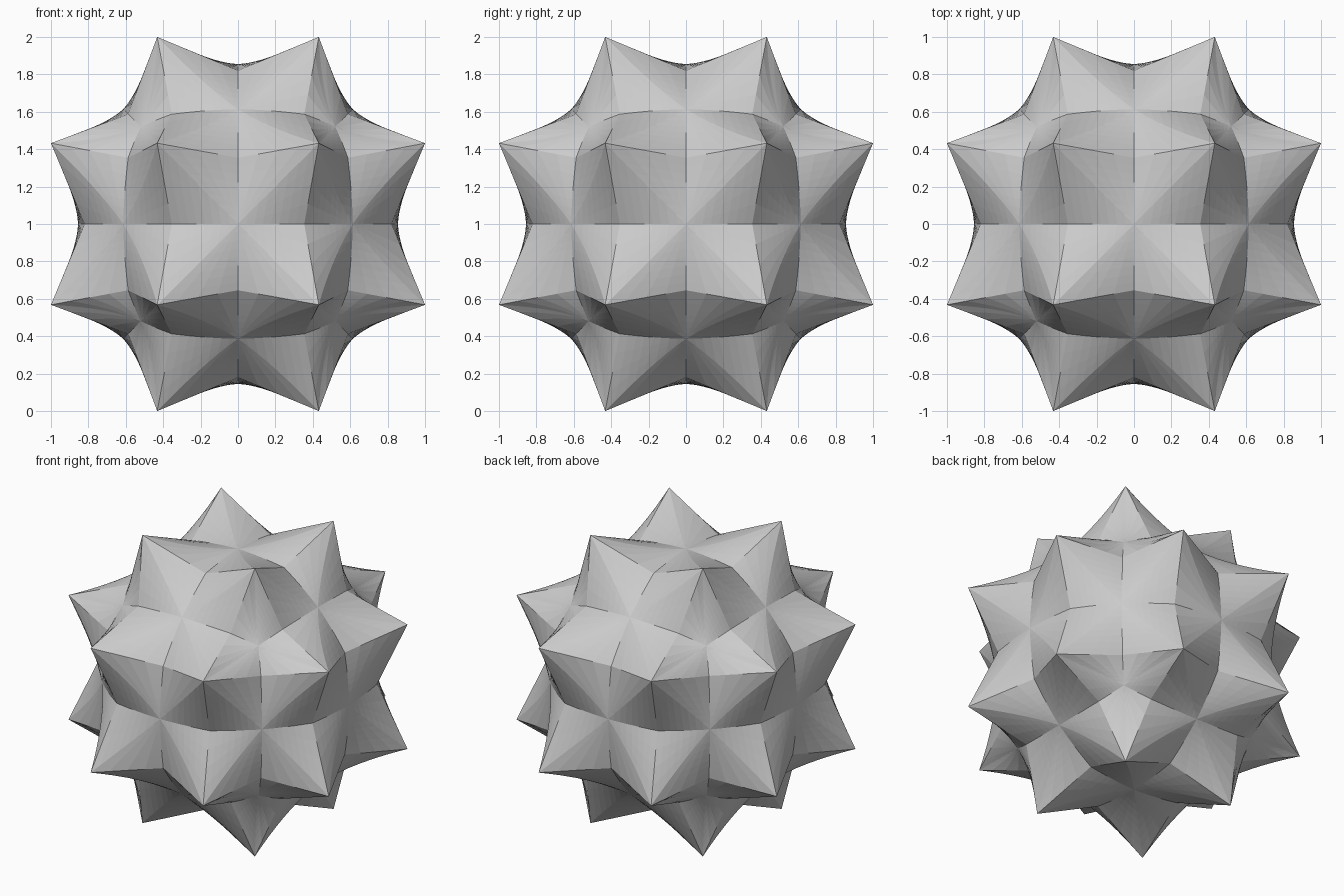
import bpy, bmesh, math
from itertools import product
from mathutils import Vector

if "Cube" in bpy.data.objects:
    bpy.data.objects.remove(bpy.data.objects["Cube"])

TIP = 0.432      # short coordinate of each spike tip
PULL = 0.82      # how far edge midpoints are drawn inwards
RINGS, SEGS = 8, 4
POWER = 1.6      # concave flare from face centre up to the tips

# 24 spike tips: corners of a rhombicuboctahedron
tips = []
for axis in range(3):
    for s in product((-1, 1), repeat=3):
        p = [TIP * k for k in s]
        p[axis] = s[axis]
        tips.append(Vector(p))

bm = bmesh.new()


def add_face(n, centre_height):
    """Build one dished star face around the outward normal n."""
    top = max(t.dot(n) for t in tips)
    corners = [t for t in tips if t.dot(n) > top - 0.02]
    u = n.orthogonal().normalized()
    w = n.cross(u)
    corners.sort(key=lambda t: math.atan2(t.dot(w), t.dot(u)))

    # star outline: straight ridges from tip to sunken edge midpoint
    outline = []
    for i, a in enumerate(corners):
        b = corners[(i + 1) % len(corners)]
        mid = (a + b) / 2 * PULL
        outline += [a.lerp(mid, k / SEGS) for k in range(SEGS)]
        outline += [mid.lerp(b, k / SEGS) for k in range(SEGS)]

    # rings from the centre out to the outline
    centre = bm.verts.new(n * centre_height)
    prev = None
    for r in range(1, RINGS + 1):
        t = r / RINGS
        ring = []
        for p in outline:
            h = p.dot(n)
            flat = p - n * h
            ring.append(bm.verts.new(
                flat * t + n * (centre_height + (h - centre_height) * t ** POWER)))
        for i in range(len(ring)):
            j = (i + 1) % len(ring)
            if prev is None:
                bm.faces.new((centre, ring[i], ring[j]))
            else:
                bm.faces.new((prev[i], ring[i], ring[j], prev[j]))
        prev = ring


# 6 axis squares, 12 edge squares and 8 corner triangles
heights = {1: 0.855, 2: 0.868, 3: 0.90}
for d in product((-1, 0, 1), repeat=3):
    count = sum(map(abs, d))
    if count:
        add_face(Vector(d).normalized(), heights[count])

# join the faces and stand the ball on the ground
bmesh.ops.remove_doubles(bm, verts=bm.verts, dist=0.0005)
bmesh.ops.recalc_face_normals(bm, faces=bm.faces)
bmesh.ops.translate(bm, verts=bm.verts, vec=(0, 0, 1))
mesh = bpy.data.meshes.new("spiked_ball")
bm.to_mesh(mesh)
bm.free()
ball = bpy.data.objects.new("spiked_ball", mesh)
bpy.context.collection.objects.link(ball)
